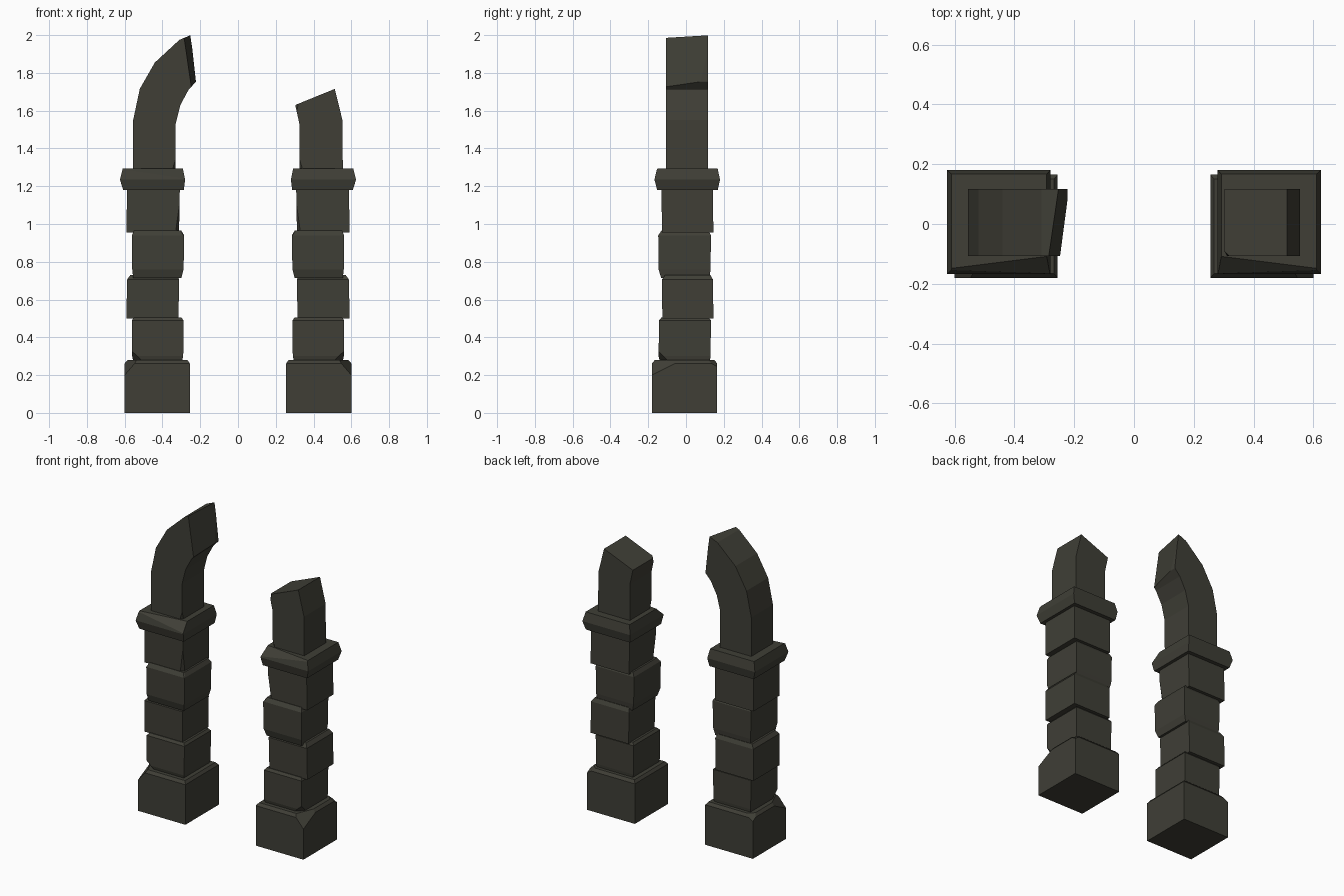
import bpy, bmesh
from mathutils import Vector

if "Cube" in bpy.data.objects:
    bpy.data.objects.remove(bpy.data.objects["Cube"])

stone = bpy.data.materials.new("dark stone")
stone.diffuse_color = (0.05, 0.049, 0.037, 1)
stone.use_nodes = True
stone.node_tree.nodes["Principled BSDF"].inputs["Base Color"].default_value = stone.diffuse_color


def finish(name, bm, chips=(), mirror=False):
    """Cut chipped corners off (point, outward normal) and make the object."""
    for co, no in chips:
        geom = bm.verts[:] + bm.edges[:] + bm.faces[:]
        cut = bmesh.ops.bisect_plane(bm, geom=geom, plane_co=co, plane_no=Vector(no).normalized(),
                                     clear_outer=True)["geom_cut"]
        edges = [e for e in cut if isinstance(e, bmesh.types.BMEdge)]
        bmesh.ops.holes_fill(bm, edges=edges, sides=0)
    bmesh.ops.recalc_face_normals(bm, faces=bm.faces)
    mesh = bpy.data.meshes.new(name)
    bm.to_mesh(mesh)
    bm.free()
    mesh.materials.append(stone)
    ob = bpy.data.objects.new(name, mesh)
    bpy.context.collection.objects.link(ob)
    if mirror:
        ob.modifiers.new("both pillars", 'MIRROR')
    return ob


def skin(bm, rings):
    """Join rings of corner points into a closed solid."""
    vs = [[bm.verts.new(p) for p in r] for r in rings]
    n = len(vs[0])
    for a, b in zip(vs, vs[1:]):
        for i in range(n):
            bm.faces.new((a[i], a[(i + 1) % n], b[(i + 1) % n], b[i]))
    bm.faces.new(vs[0][::-1])
    bm.faces.new(vs[-1])


def block(name, levels, chips=()):
    """Stacked rectangles, each level = z, x0, x1, y0, y1."""
    bm = bmesh.new()
    skin(bm, [[(x0, y0, z), (x1, y0, z), (x1, y1, z), (x0, y1, z)]
              for z, x0, x1, y0, y1 in levels])
    return finish(name, bm, chips, mirror=True)


# base with a broken outer front corner
block("pillar_base", [(0, -.60, -.255, -.18, .165), (.262, -.60, -.255, -.18, .165),
                      (.28, -.585, -.268, -.165, .15)],
      [((-.60, -.18, .20), (-1.05, -.45, .9)), ((-.60, .165, .245), (-.5, .5, .9))])

# four crooked shaft blocks, alternately shifted
block("block_1", [(.26, -.553, -.30, -.135, .125), (.30, -.56, -.29, -.145, .13),
                  (.49, -.562, -.288, -.143, .132), (.505, -.55, -.30, -.13, .12)],
      [((-.56, -.145, .325), (-.7, -.75, -.8))])
block("block_2", [(.50, -.59, -.315, -.125, .145), (.705, -.588, -.312, -.128, .143),
                  (.73, -.57, -.32, -.11, .13)])
block("block_3", [(.715, -.555, -.30, -.132, .125), (.76, -.56, -.288, -.145, .13),
                  (.94, -.562, -.285, -.147, .132), (.965, -.55, -.30, -.13, .12)],
      [((-.29, -.12, .96), (.6, -.5, .7))])
block("block_4", [(.955, -.59, -.312, -.127, .145), (1.19, -.588, -.308, -.13, .142)],
      [((-.33, -.127, .96), (1, -.8, -.15))])

# flared collar, its front top edge worn askew
block("collar", [(1.18, -.608, -.287, -.153, .168), (1.235, -.625, -.28, -.167, .18),
                 (1.295, -.61, -.292, -.153, .167)],
      [((-.28, -.107, 1.295), (.04, -.32, .35))])


def horn(name, pairs, chips):
    """Bent square bar: each pair = outer x, z, inner x, z."""
    y0, y1 = -.107, .117
    bm = bmesh.new()
    skin(bm, [[(xo, y0, zo), (xi, y0, zi), (xi, y1, zi), (xo, y1, zo)]
              for xo, zo, xi, zi in pairs])
    return finish(name, bm, chips)


# tall curved arch stump on the left
horn("curved_arch_end", [(-.555, 1.28, -.33, 1.28), (-.555, 1.55, -.33, 1.53),
                         (-.52, 1.715, -.305, 1.63), (-.44, 1.855, -.262, 1.71),
                         (-.31, 1.975, -.224, 1.752), (-.25, 2.0, -.223, 1.755)],
     [((-.285, -.107, 1.985), (.24, -.037, .035)),
      ((-.345, -.107, 1.295), (1, -1, -.3))])

# short broken arch stump on the right
horn("broken_arch_end", [(.555, 1.28, .325, 1.28), (.553, 1.55, .325, 1.53),
                         (.512, 1.715, .303, 1.63)],
     [((.34, -.107, 1.295), (-1, -1, -.3)),
      ((.318, -.107, 1.63), (-1, -1, .2))])
